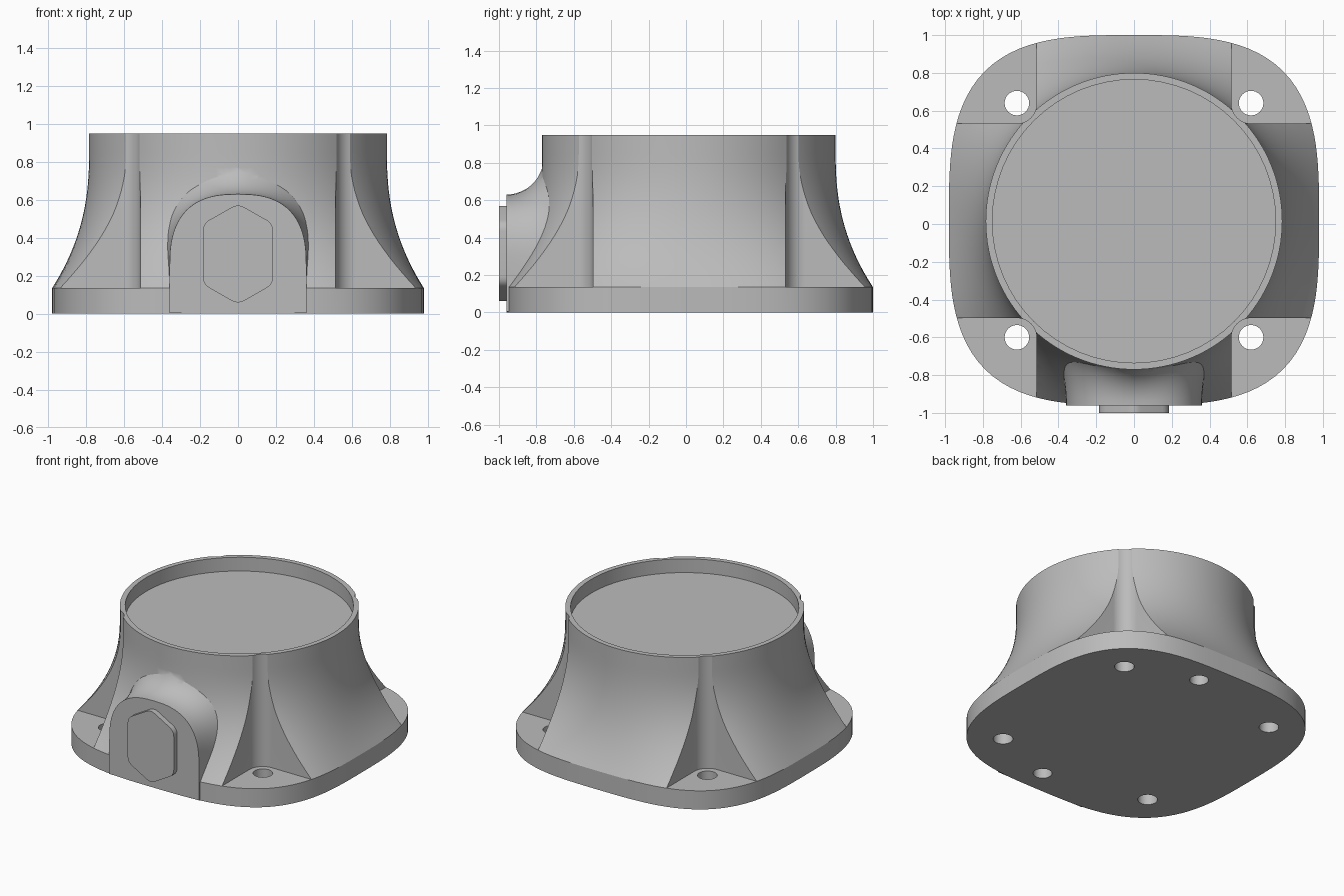
import bpy, bmesh, math
from mathutils import Vector

cube = bpy.data.objects.get("Cube")
if cube:
    bpy.data.objects.remove(cube, do_unlink=True)

grey = bpy.data.materials.new("cast_grey")
grey.use_nodes = True
COLOUR = (0.5, 0.5, 0.5, 1)
grey.diffuse_color = COLOUR
grey.node_tree.nodes["Principled BSDF"].inputs["Base Color"].default_value = COLOUR

CY = 0.02          # centre of the base plate in y
PLATE_TOP = 0.135
TOP = 0.95


def loft(name, rings):
    """Closed solid through rings of equal point count."""
    bm = bmesh.new()
    loops = [[bm.verts.new(p) for p in ring] for ring in rings]
    n = len(loops[0])
    for a, b in zip(loops, loops[1:]):
        for i in range(n):
            j = (i + 1) % n
            bm.faces.new((a[i], a[j], b[j], b[i]))
    bm.faces.new(loops[0])
    bm.faces.new(loops[-1])
    bmesh.ops.recalc_face_normals(bm, faces=bm.faces)
    mesh = bpy.data.meshes.new(name)
    bm.to_mesh(mesh)
    bm.free()
    mesh.materials.append(grey)
    obj = bpy.data.objects.new(name, mesh)
    bpy.context.collection.objects.link(obj)
    return obj


def prism(name, outline, z0, z1):
    return loft(name, [[(x, y, z) for x, y in outline] for z in (z0, z1)])


def cylinder(name, x, y, r, z0, z1, sides=32):
    angles = [math.tau * i / sides for i in range(sides)]
    return prism(name, [(x + r * math.cos(a), y + r * math.sin(a)) for a in angles], z0, z1)


def combine(obj, tool, operation):
    """Apply a boolean and discard the tool."""
    tool.hide_render = True
    mod = obj.modifiers.new("combine", "BOOLEAN")
    mod.operation = operation
    mod.solver = "EXACT"
    mod.object = tool
    bpy.context.view_layer.objects.active = obj
    bpy.ops.object.modifier_apply(modifier=mod.name)
    bpy.data.objects.remove(tool, do_unlink=True)


def smooth(obj, angle):
    bpy.ops.object.select_all(action="DESELECT")
    obj.select_set(True)
    bpy.context.view_layer.objects.active = obj
    bpy.ops.object.shade_smooth_by_angle(angle=math.radians(angle))


# Housing: rounded-square foot sweeping up into a round collar
def housing_ring(z):
    t = min(1, max(0, (0.85 - z) / (0.85 - PLATE_TOP))) ** 2.35
    ring = []
    for i in range(128):
        a = math.tau * i / 128
        c, s = math.cos(a), math.sin(a)
        square = 0.98 * (abs(c) ** 3.2 + abs(s) ** 3.2) ** (-1 / 3.2)
        r = 0.785 + (square - 0.785) * t
        ring.append((r * c, r * s + 0.015 + (CY - 0.015) * t, z))
    return ring


STEPS = 18
levels = [0] + [PLATE_TOP + (0.85 - PLATE_TOP) * i / STEPS for i in range(STEPS + 1)] + [TOP]
housing = loft("housing", [housing_ring(z) for z in levels])


# Cable boss: flat arch on the front, flaring back into the housing
def boss_ring(phi, tail=0):
    flare, reach = 1 - math.cos(phi), math.sin(phi)
    half, rise = 0.36 + 0.14 * flare, 0.38 + 0.2 * flare
    ring = []
    for i in range(41):
        a = math.pi * i / 40
        c, s = math.cos(a), math.sin(a)
        x = half * math.copysign(abs(c) ** (2 / 2.6), c)
        z = 0.25 + rise * abs(s) ** (2 / 2.6)
        y = -0.961 + (0.2 + 0.16 * abs(c)) * reach + tail
        ring.append((x, y, z))
    first, last = ring[0], ring[-1]
    return ring + [(last[0], last[1], 0.005), (first[0], first[1], 0.005)]


boss_rings = [boss_ring(math.pi / 2 * i / 12) for i in range(13)]
boss_rings.append(boss_ring(math.pi / 2, 0.15))
combine(housing, loft("cable_boss", boss_rings), "UNION")

# Corner pockets, rounded around each screw hole
HOLE = 0.62
FILLET = 0.105
for sx in (-1, 1):
    for sy in (-1, 1):
        outline = []
        for i in range(13):
            a = math.pi + math.pi / 2 * i / 12
            outline.append((HOLE + FILLET * math.cos(a), HOLE + FILLET * math.sin(a)))
        inner = HOLE - FILLET
        outline += [(1.2, inner), (1.2, 1.2), (inner, 1.2)]
        outline = [(sx * x, sy * y + CY - 0.003) for x, y in outline]
        combine(housing, prism("pocket", outline, PLATE_TOP, 1.2), "DIFFERENCE")
        hole = cylinder("screw_hole", sx * HOLE, sy * HOLE + CY, 0.065, -0.1, 0.3)
        combine(housing, hole, "DIFFERENCE")

# Blind holes underneath
for sy in (-1, 1):
    hole = cylinder("blind_hole", 0.13, sy * 0.8 + CY, 0.062, -0.1, 0.12)
    combine(housing, hole, "DIFFERENCE")

# Round recess in the top
combine(housing, cylinder("recess", 0, 0.015, 0.75, 0.85, 1.2, 64), "DIFFERENCE")
smooth(housing, 28)

# Six-sided plug with softened corners on the boss
corners = [(0, 0.58), (0.185, 0.475), (0.185, 0.155), (0, 0.05), (-0.185, 0.155), (-0.185, 0.475)]
outline = []
for i, corner in enumerate(corners):
    p = Vector(corner)
    before = (Vector(corners[i - 1]) - p).normalized() * 0.04
    after = (Vector(corners[(i + 1) % 6]) - p).normalized() * 0.04
    for k in range(6):
        t = k / 5
        outline.append(p + before * (1 - t) ** 2 + after * t ** 2)
plug = loft("front_plug", [[(p.x, y, p.y) for p in outline] for y in (-1.0, -0.95)])
smooth(plug, 30)
